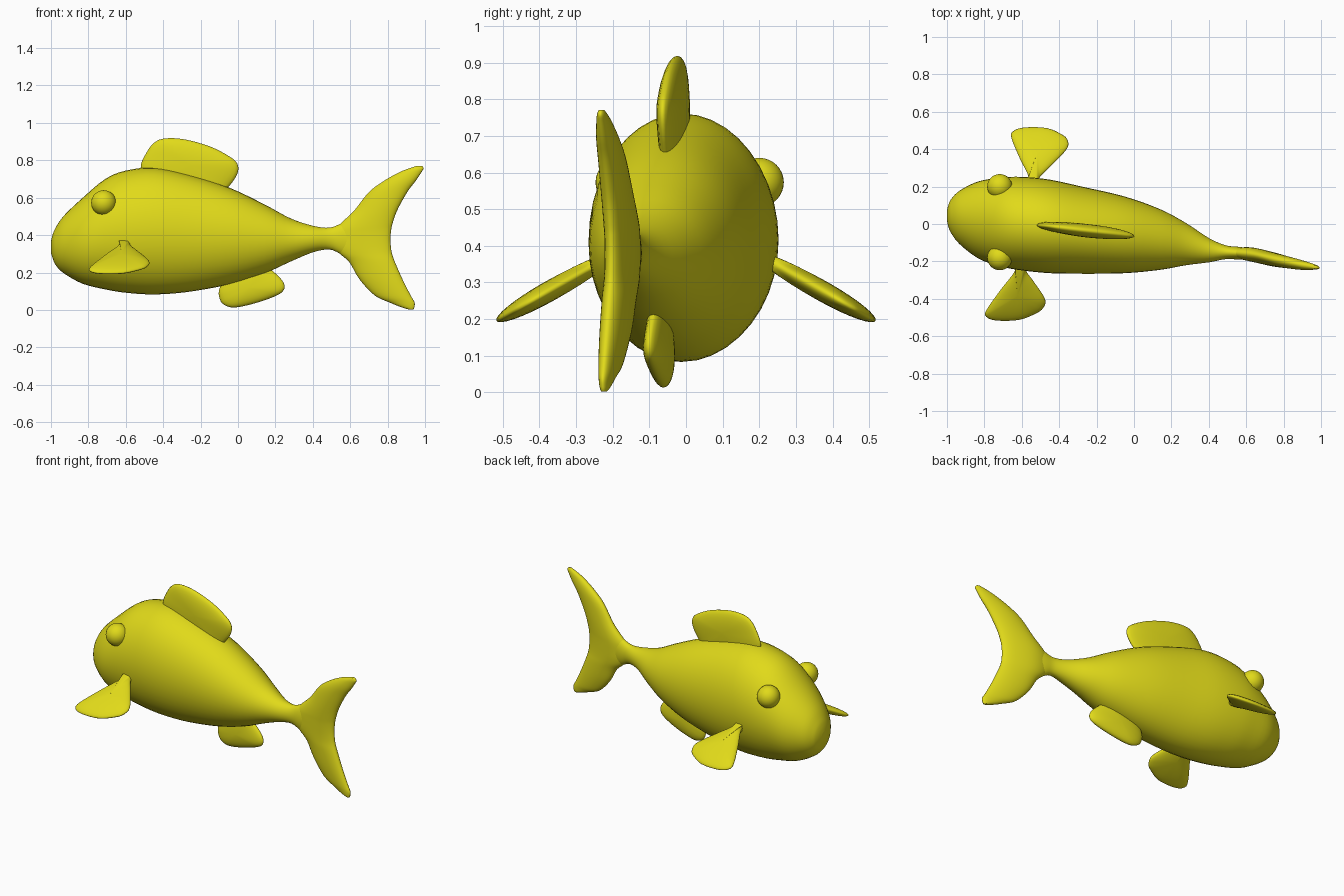
import bpy, bmesh, math
from mathutils import Vector

if "Cube" in bpy.data.objects:
    bpy.data.objects.remove(bpy.data.objects["Cube"])

yellow = bpy.data.materials.new("fish yellow")
yellow.diffuse_color = (0.75, 0.70, 0.01, 1)
yellow.use_nodes = True
yellow.node_tree.nodes["Principled BSDF"].inputs["Base Color"].default_value = yellow.diffuse_color


def smooth_path(pts, n=4, closed=False):
    """Catmull-Rom resampling of tuples of any length."""
    m, out = len(pts), []
    get = (lambda i: pts[i % m]) if closed else (lambda i: pts[max(0, min(m - 1, i))])
    for i in range(m if closed else m - 1):
        for k in range(n):
            t = k / n
            out.append(tuple(
                0.5 * (2 * b + (c - a) * t + (2 * a - 5 * b + 4 * c - d) * t * t
                       + (3 * b - a - 3 * c + d) * t ** 3)
                for a, b, c, d in zip(get(i - 1), get(i), get(i + 1), get(i + 2))))
    return out if closed else out + [pts[-1]]


# Bent centre line of the fish: (x, y)
SPINE = smooth_path([(-1, .045), (-.8, .018), (-.6, .002), (-.45, -.013), (-.27, -.034),
                     (-.05, -.058), (.14, -.083), (.28, -.108), (.40, -.14), (.49, -.151),
                     (.62, -.162), (.75, -.19), (.885, -.217), (1, -.235)], 6)


def spine(x):
    for (x0, y0), (x1, y1) in zip(SPINE, SPINE[1:]):
        if x <= x1:
            return y0 + (y1 - y0) * (x - x0) / (x1 - x0)
    return SPINE[-1][1]


def loft(name, rings):
    """Skin a stack of closed rings and cap both ends."""
    bm = bmesh.new()
    rows = [[bm.verts.new(p) for p in r] for r in rings]
    n = len(rows[0])
    for a, b in zip(rows, rows[1:]):
        for i in range(n):
            j = (i + 1) % n
            bm.faces.new((a[i], a[j], b[j], b[i]))
    for r in (rows[0], rows[-1]):
        c = bm.verts.new(sum((v.co for v in r), Vector()) / n)
        for i in range(n):
            bm.faces.new((r[i], r[(i + 1) % n], c))
    bmesh.ops.recalc_face_normals(bm, faces=bm.faces)
    for f in bm.faces:
        f.smooth = True
    me = bpy.data.meshes.new(name)
    bm.to_mesh(me)
    bm.free()
    me.materials.append(yellow)
    ob = bpy.data.objects.new(name, me)
    bpy.context.collection.objects.link(ob)
    return ob


def pillow(name, outline, half, place):
    """Lens-shaped fin from a flat outline; place(u, v, w) maps it into space."""
    pts = smooth_path(outline, 4, True)
    cu = sum(p[0] for p in pts) / len(pts)
    cv = sum(p[1] for p in pts) / len(pts)
    rings = []
    for k in range(-8, 9):
        t = k / 8 * math.pi / 2 * 0.97
        s, w = math.cos(t), half * math.sin(t)
        rings.append([place(cu + (u - cu) * s, cv + (v - cv) * s, w) for u, v in pts])
    return loft(name, rings)


ANGLES = [2 * math.pi * i / 40 for i in range(40)]

# Body: x, half width, top z, bottom z
body = smooth_path([
    (-1, .025, .365, .305), (-.992, .06, .40, .28), (-.975, .095, .44, .24),
    (-.93, .145, .505, .195), (-.83, .207, .60, .14), (-.71, .238, .70, .11),
    (-.6, .25, .745, .092), (-.45, .25, .76, .083), (-.27, .232, .725, .096),
    (-.05, .205, .655, .136), (.14, .162, .565, .195), (.28, .112, .49, .258),
    (.40, .065, .45, .308), (.49, .037, .44, .323), (.56, .034, .465, .295),
    (.65, .028, .49, .27), (.72, .012, .44, .32)])
loft("body", [[(x, spine(x) + w * math.cos(a), (t + b) / 2 + (t - b) / 2 * math.sin(a))
               for a in ANGLES] for x, w, t, b in body])

# Tail fin: z, front x, back x, half thickness
tail = smooth_path([
    (.003, .91, .938, .008), (.015, .872, .943, .014), (.04, .81, .944, .02),
    (.078, .73, .923, .028), (.163, .65, .88, .036), (.254, .596, .84, .039),
    (.302, .543, .823, .039), (.34, .515, .817, .039), (.38, .51, .815, .039),
    (.42, .515, .818, .039), (.457, .543, .825, .039), (.53, .62, .85, .037),
    (.63, .70, .905, .033), (.69, .78, .95, .028), (.735, .86, .98, .02),
    (.757, .915, .992, .014), (.77, .955, .985, .008)])
rings = []
for z, f, b, h in tail:
    ring = []
    for a in ANGLES:
        x = (f + b) / 2 + (b - f) / 2 * math.cos(a)
        ring.append((x, spine(x) + h * math.sin(a), z))
    rings.append(ring)
loft("tail_fin", rings)


# Upright fins follow the bent centre line
def upright(u, v, w):
    return (u, spine(u) + w, v)


pillow("dorsal_fin", [(-.52, .76), (-.49, .84), (-.447, .895), (-.39, .917), (-.286, .912),
                      (-.15, .874), (-.045, .82), (-.003, .78), (-.003, .73), (-.045, .665),
                      (-.12, .60), (-.3, .60), (-.48, .66)], .036, upright)
pillow("belly_fin", [(-.1, .11), (-.1, .067), (-.078, .03), (-.02, .013), (.088, .035),
                     (.195, .072), (.243, .104), (.243, .147), (.195, .2), (.12, .25),
                     (0, .23), (-.07, .17)], .036, upright)

# Side fins and eyes on both sides
side_outline = [(-.152, .46), (-.147, .497), (-.09, .516), (.028, .513), (.112, .48),
                (.149, .45), (.152, .40), (.076, .305), (.03, .25), (.015, .19),
                (-.04, .19), (-.03, .25), (-.091, .35)]
for side, s, eye_y in (("left", 1, .2), ("right", -1, -.18)):
    pillow(side + "_side_fin", side_outline, .028,
           lambda u, v, w: (-.57 + u + .145 * s * v, s * (v + .45 * w),
                            .345 - .56 * (v - .25) + .9 * w))
    bpy.ops.mesh.primitive_uv_sphere_add(segments=32, ring_count=16, radius=.067,
                                         location=(-.718, eye_y, .573))
    eye = bpy.context.object
    eye.name = side + "_eye"
    eye.data.materials.append(yellow)
    bpy.ops.object.shade_smooth()
